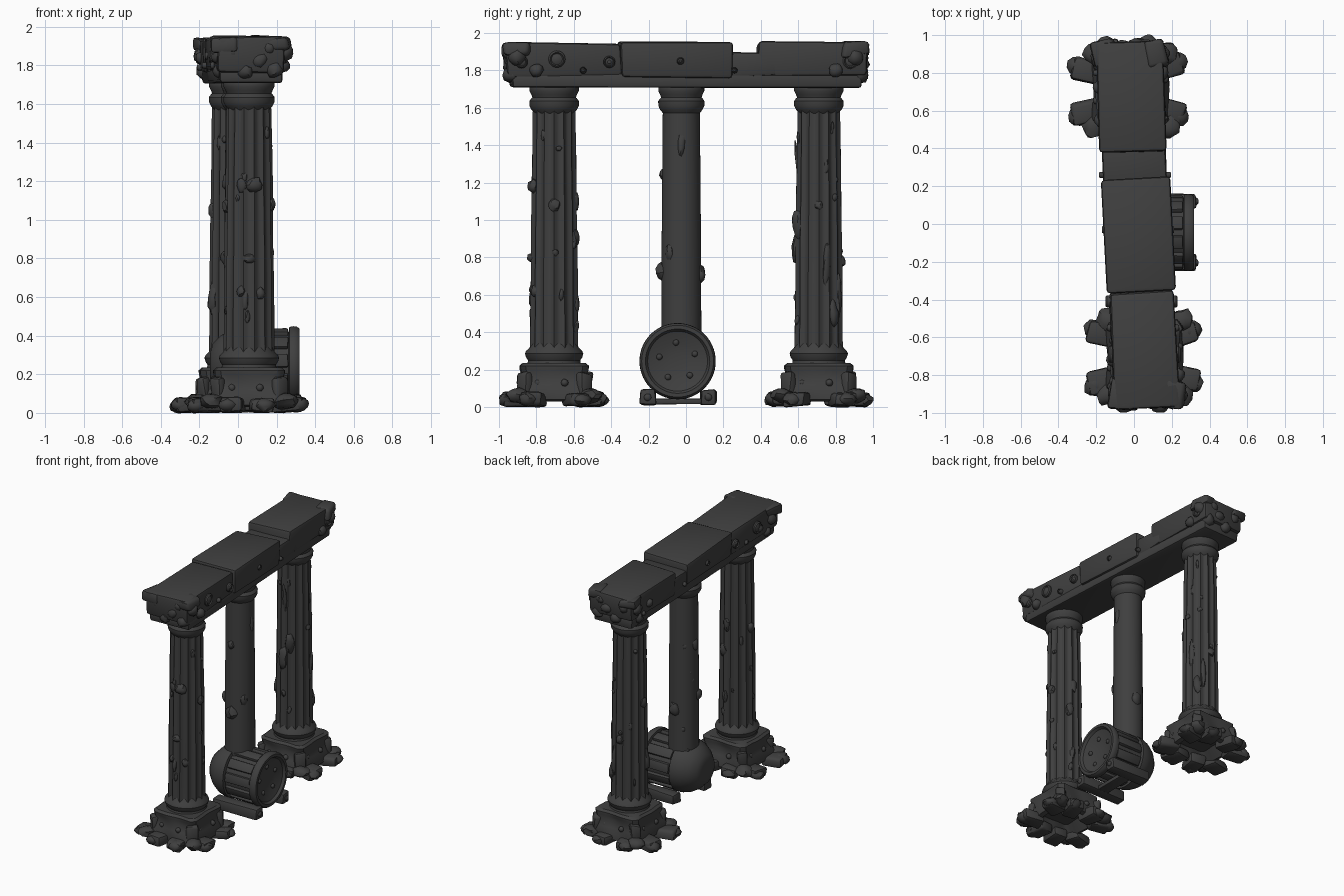
import bpy, bmesh, math, random
from mathutils import Vector, Matrix, Euler

if "Cube" in bpy.data.objects:
    bpy.data.objects.remove(bpy.data.objects["Cube"])

random.seed(4)
stone = bpy.data.materials.new("dark_stone")
stone.diffuse_color = (0.05, 0.05, 0.05, 1)
stone.use_nodes = True
stone.node_tree.nodes["Principled BSDF"].inputs["Base Color"].default_value = stone.diffuse_color
TILT = 0.052                      # the whole row is turned slightly
def row_x(y): return 0.019 - TILT * y

def finish(bm, name, angle=35):
    bmesh.ops.recalc_face_normals(bm, faces=bm.faces)
    me = bpy.data.meshes.new(name)
    bm.to_mesh(me)
    bm.free()
    ob = bpy.data.objects.new(name, me)
    bpy.context.collection.objects.link(ob)
    me.materials.append(stone)
    bpy.ops.object.select_all(action='DESELECT')
    ob.select_set(True)
    bpy.context.view_layer.objects.active = ob
    bpy.ops.object.shade_smooth_by_angle(angle=math.radians(angle))
    return ob

def lathe(bm, profile, mat, n=48, shape=lambda a, z: 1.0):
    rings = []
    for r, z in profile:
        rings.append([bm.verts.new(mat @ Vector((
            r * shape(a, z) * math.cos(a), r * shape(a, z) * math.sin(a), z)))
            for a in (2 * math.pi * i / n for i in range(n))])
    for lo, hi in zip(rings, rings[1:]):
        for i in range(n):
            j = (i + 1) % n
            bm.faces.new((lo[i], lo[j], hi[j], hi[i]))
    bm.faces.new(rings[0][::-1])
    bm.faces.new(rings[-1])

def box(bm, mat, size, bevel=0.012, jitter=0.006):
    """Worn, bevelled stone block with slightly uneven corners."""
    t = bmesh.new()
    bmesh.ops.create_cube(t, size=1)
    bmesh.ops.scale(t, vec=size, verts=t.verts)
    for v in t.verts:
        v.co += Vector([random.uniform(-jitter, jitter) for _ in range(3)])
    bmesh.ops.bevel(t, geom=t.edges[:], offset=bevel, segments=2, profile=0.5, affect='EDGES')
    t.transform(mat)
    me = bpy.data.meshes.new("tmp")
    t.to_mesh(me)
    t.free()
    bm.from_mesh(me)
    bpy.data.meshes.remove(me)

def block(bm, loc, size, rot=0.0, bevel=0.012, jitter=0.006):
    box(bm, Matrix.Translation(loc) @ Matrix.Rotation(rot, 4, 'Z'), size, bevel, jitter)

def rock(bm, loc, size, rot=0.0, rough=0.14):
    m = Matrix.Translation(loc) @ Euler((0, random.uniform(-.2, .2), rot)).to_matrix().to_4x4()
    vs = bmesh.ops.create_icosphere(bm, subdivisions=2, radius=1)['verts']
    for v in vs:
        k = 1 + random.uniform(-rough, rough)
        v.co = m @ Vector((v.co.x * size[0] * k, v.co.y * size[1] * k, v.co.z * size[2] * k))

def square(a, z):
    wear = 1 + 0.025 * math.sin(5 * a + 20 * z)
    return wear * min(1 / max(abs(math.cos(a)), abs(math.sin(a))), 1.3)

def flutes(a, z):
    return 1 - 0.10 * abs(math.sin(7 * a)) - 0.012 * math.sin(3 * a + 9 * z)

# capital shared by all columns
CAPITAL = [(.105, 1.57), (.122, 1.59), (.132, 1.61), (.133, 1.635), (.122, 1.65), (.116, 1.655),
           (.122, 1.67), (.132, 1.69), (.132, 1.71), (.12, 1.73)]

# fluted end columns with pedestals and feet
for side, y in (("front", -0.705), ("back", 0.71)):
    x = 0.057 if y < 0 else -0.018
    at = Matrix.Translation((x, y, 0))
    bm = bmesh.new()
    lathe(bm, [(.133, .28), (.13, .5), (.129, .7), (.126, .9), (.124, 1.1), (.121, 1.3), (.116, 1.6)],
          at, 140, flutes)
    finish(bm, side + "_column_shaft", 30)
    bm = bmesh.new()
    lathe(bm, CAPITAL, at)
    finish(bm, side + "_column_capital")
    bm = bmesh.new()
    lathe(bm, [(.15, .22), (.142, .235), (.14, .25), (.15, .265), (.156, .285),
               (.15, .3), (.134, .315), (.12, .34)], at)
    finish(bm, side + "_column_foot_ring")
    bm = bmesh.new()
    lathe(bm, [(.11, .1), (.17, .03), (.2, .04), (.2, .08), (.185, .12), (.172, .17),
               (.18, .2), (.182, .22), (.165, .235)], at, 64, square)
    finish(bm, side + "_pedestal")
    bm = bmesh.new()
    c = Vector((x - .012, y - .002, .04))
    for q in range(4):            # two splayed claws on every side of the pedestal
        for s in (-1, 1):
            deg, tip = (28, .345) if q % 2 == 0 else (24, .305)
            a = q * math.pi / 2 + s * math.radians(deg + random.uniform(-3, 3))
            d = Vector((math.cos(a), math.sin(a), 0))
            turn = a - s * .25
            block(bm, c + d * (tip - .1), (.16, .12, .072), turn, .02, .01)
            rock(bm, c + d * (tip - .045), (.055, .052, .036), turn, .1)
    for k in range(4):            # corner buttresses
        a = math.pi / 4 + k * math.pi / 2
        d = Vector((math.cos(a), math.sin(a), 0))
        block(bm, Vector((x, y, .12)) + d * .225, (.06, .075, .13), a, .018, .012)
        rock(bm, Vector((x, y, .06)) + d * .27, (.07, .06, .04), a)
    for k in range(8):            # small round studs
        a = k * math.pi / 4 + .3
        rock(bm, Vector((x + .19 * math.cos(a), y + .19 * math.sin(a), .13)), (.02, .02, .02), a, .05)
    finish(bm, side + "_pedestal_feet", 40)

# plain middle column
MX, MY = 0.035, -0.025
bm = bmesh.new()
lathe(bm, [(.108, .15), (.107, .4), (.105, .9), (.099, 1.6)], Matrix.Translation((MX, MY, 0)))
finish(bm, "middle_column_shaft")
bm = bmesh.new()
lathe(bm, [(r * .93, z) for r, z in CAPITAL], Matrix.Translation((MX, MY, 0)))
finish(bm, "middle_column_capital")

# chips and growths on the shafts: direction (degrees), height, width, tall
def growths(name, x, y, r, spots, extra):
    bm = bmesh.new()
    spots = list(spots) + [(random.uniform(0, 360), random.uniform(.4, 1.5),
             random.uniform(.008, .018), random.uniform(.012, .04)) for _ in range(extra)]
    for deg, z, w, h in spots:
        a = math.radians(deg)
        rr = r - 0.01 * z
        rock(bm, Vector((x + rr * math.cos(a), y + rr * math.sin(a), z)), (w * .8, w, h), a, .16)
    finish(bm, name, 40)

growths("front_column_growths", .057, -.705, .126,
        [(285, 1.18, .04, .04), (0, 1.08, .03, .035), (270, .8, .035, .025), (300, .62, .025, .03),
         (260, .58, .018, .05), (180, 1.07, .03, .04), (250, 1.18, .025, .04), (250, .63, .025, .03),
         (70, .9, .03, .05), (85, 1.1, .025, .05), (80, .55, .02, .05)], 14)
growths("middle_column_growths", MX, MY, .105,
        [(0, 1.42, .022, .08), (265, 1.24, .03, .035), (270, .72, .045, .05), (85, .71, .04, .05),
         (320, .82, .025, .05), (180, 1.2, .03, .05), (200, .8, .04, .04)], 6)
growths("back_column_growths", -.018, .71, .126,
        [(265, .86, .035, .09), (290, .97, .035, .08), (20, .75, .02, .12), (40, .5, .03, .07),
         (90, .78, .03, .03), (0, 1.08, .022, .025), (180, 1.05, .03, .04), (60, .6, .02, .12),
         (200, .6, .03, .09), (270, 1.3, .015, .12)], 14)

# beam: under slab, three top blocks and a worn gap
bm = bmesh.new()
block(bm, Vector((row_x(0), 0, 1.745)), (.32, 1.87, .075), TILT, .015)
finish(bm, "beam_under_slab")
bm = bmesh.new()
for y0, y1, top, w in ((-.97, -.355, 1.948, .335), (-.36, .235, 1.946, .36),
                       (.22, .48, 1.895, .335), (.38, .965, 1.948, .35)):
    yc = (y0 + y1) / 2
    block(bm, Vector((row_x(yc), yc, (top + 1.765) / 2)), (w, y1 - y0, top - 1.765), TILT, .02, .01)
finish(bm, "beam_blocks")

# broken rubble at both beam ends
bm = bmesh.new()
for s in (-1, 1):
    for dx, yy, z, w in ((-.16, .88, 1.85, .05), (.17, .9, 1.87, .052), (0.04, .935, 1.83, .05),
                         (-.1, .935, 1.87, .045), (.12, .93, 1.78, .05), (-.15, .84, 1.77, .045),
                         (.17, .8, 1.8, .04), (-.17, .72, 1.84, .035), (.09, .94, 1.89, .04),
                         (-.03, .935, 1.77, .045)):
        rock(bm, Vector((row_x(s * yy) + dx, s * yy, z)), (w, w * .9, w * .9), random.random() * 3, .12)
    for dx in (-.13, .14):
        block(bm, Vector((row_x(s * .9) + dx, s * .9, 1.91)), (.12, .15, .07), .15 * s, .02, .015)
finish(bm, "beam_end_rubble", 45)

# round bosses along both beam sides
bm = bmesh.new()
for y, z, r in ((-.88, 1.845, .034), (-.69, 1.86, .045), (-.41, 1.845, .032), (-.03, 1.85, .02),
                (.26, 1.8, .016), (.88, 1.85, .042), (.8, 1.79, .016), (-.55, 1.8, .018)):
    for s in (-1, 1):
        m = Matrix.Translation((row_x(y) + s * .157, y, z)) @ Matrix.Rotation(s * math.pi / 2, 4, 'Y')
        lathe(bm, [(r, 0), (r, .025), (r * .8, .034), (r * .65, .026), (r * .3, .034)], m, 20)
finish(bm, "beam_bosses")

# drum lying against the middle column, domed at the far end
DY, DZ = -.045, .245
drum = Matrix.Translation((0, DY, DZ)) @ Matrix.Rotation(math.pi / 2, 4, 'Y')
bm = bmesh.new()
lathe(bm, [(.06, -.145), (.11, -.135), (.155, -.09), (.185, -.04), (.198, .01), (.198, .04),
           (.175, .045), (.175, .262), (.2, .266), (.204, .285), (.202, .305), (.192, .318),
           (.172, .318), (.16, .3), (.1, .28), (.04, .272)], drum, 56)
finish(bm, "drum")
bm = bmesh.new()
for k in range(11):
    place = drum @ Matrix.Rotation(2 * math.pi * k / 11, 4, 'Z') @ Matrix.Translation((.175, 0, .155))
    box(bm, place, (.036, .07, .21), .008, .002)
finish(bm, "drum_slats")
bm = bmesh.new()
for k in range(5):
    a = 2 * math.pi * k / 5 + .4
    rock(bm, Vector((.281, DY + .1 * math.cos(a), DZ + .1 * math.sin(a))), (.014, .017, .017), 0, .05)
finish(bm, "drum_face_studs")

# cradle under the drum
bm = bmesh.new()
for y, x0 in ((-.205, -.05), (.12, -.01)):
    block(bm, Vector(((x0 + .33) / 2, y, .052)), (.33 - x0, .085, .08), 0, .012)
    rock(bm, Vector((.33, y, .052)), (.012, .02, .02), 0, .05)
block(bm, Vector((.15, DY, .03)), (.09, .3, .03), 0, .006, .002)
finish(bm, "drum_cradle")
